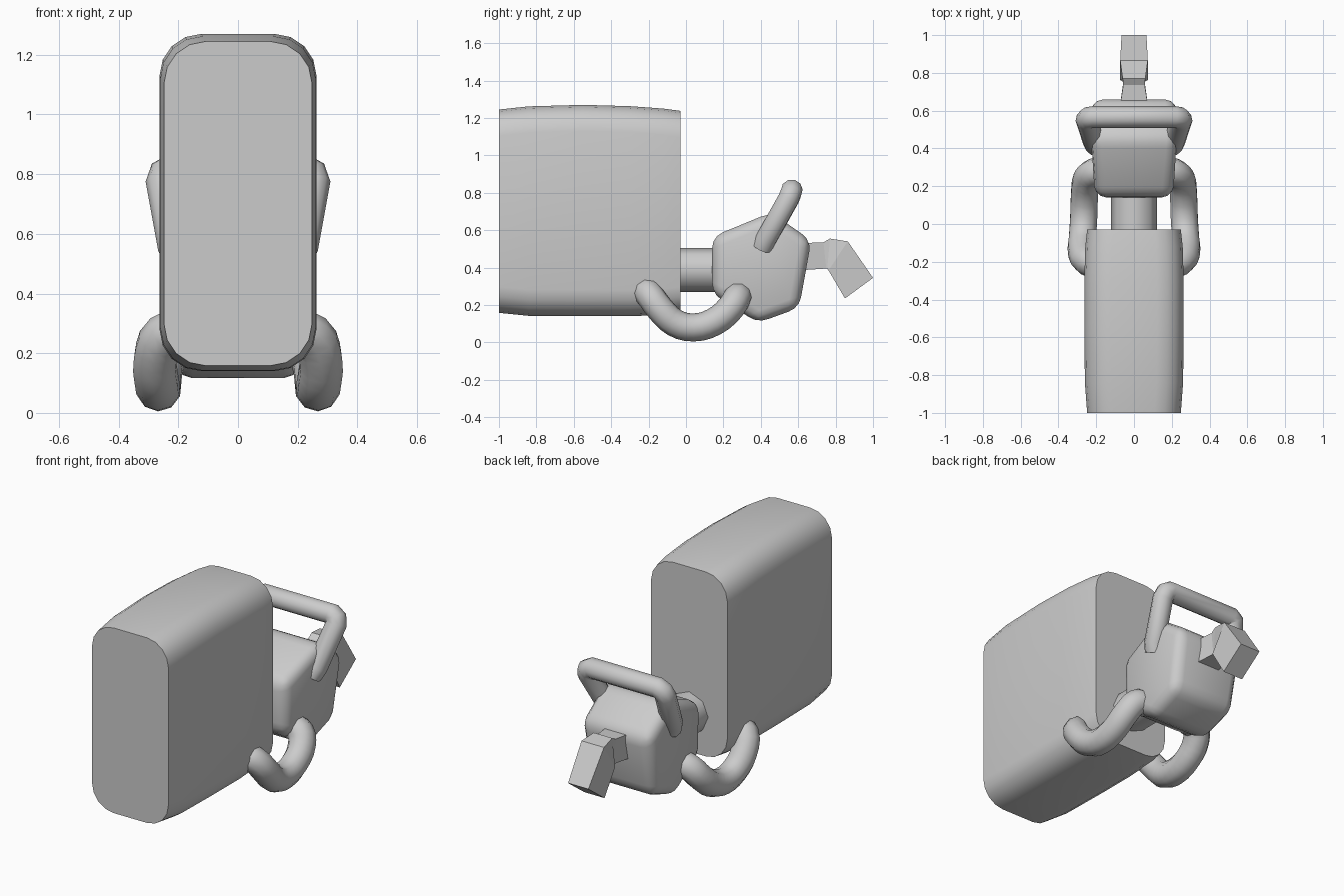
import bpy, bmesh, math
from mathutils import Vector

cube = bpy.data.objects.get("Cube")
if cube:
    bpy.data.objects.remove(cube, do_unlink=True)

GREY = (0.6, 0.6, 0.6, 1)
mat = bpy.data.materials.new("plain_grey")
mat.use_nodes = True
mat.diffuse_color = GREY
mat.node_tree.nodes["Principled BSDF"].inputs["Base Color"].default_value = GREY


def finish(obj, angle=None):
    obj.data.materials.clear()
    obj.data.materials.append(mat)
    bpy.ops.object.select_all(action='DESELECT')
    obj.select_set(True)
    bpy.context.view_layer.objects.active = obj
    if angle:
        bpy.ops.object.shade_smooth_by_angle(angle=math.radians(angle))
    return obj


def loft(name, rings, angle=None, bevel=0):
    """Skin equal-length rings of points and cap both ends."""
    bm = bmesh.new()
    loops = [[bm.verts.new(p) for p in ring] for ring in rings]
    n = len(loops[0])
    for a, b in zip(loops, loops[1:]):
        for i in range(n):
            j = (i + 1) % n
            bm.faces.new((a[i], a[j], b[j], b[i]))
    bm.faces.new(loops[0])
    bm.faces.new(loops[-1])
    bmesh.ops.recalc_face_normals(bm, faces=bm.faces)
    if bevel:
        bmesh.ops.bevel(bm, geom=bm.edges[:], offset=bevel, segments=3,
                        profile=0.5, affect='EDGES', clamp_overlap=True)
    mesh = bpy.data.meshes.new(name)
    bm.to_mesh(mesh)
    bm.free()
    obj = bpy.data.objects.new(name, mesh)
    bpy.context.collection.objects.link(obj)
    return finish(obj, angle)


def tube(name, points, radius, smooth_path):
    """Round bar along a path, turned into a mesh."""
    curve = bpy.data.curves.new(name, 'CURVE')
    curve.dimensions = '3D'
    curve.bevel_depth = radius
    curve.bevel_resolution = 3
    curve.resolution_u = 3
    curve.use_fill_caps = True
    if smooth_path:
        spline = curve.splines.new('BEZIER')
        spline.bezier_points.add(len(points) - 1)
        for bp, p in zip(spline.bezier_points, points):
            bp.co = p
            bp.handle_left_type = bp.handle_right_type = 'AUTO'
    else:
        spline = curve.splines.new('POLY')
        spline.points.add(len(points) - 1)
        for sp, p in zip(spline.points, points):
            sp.co = (*p, 1)
    obj = bpy.data.objects.new(name, curve)
    bpy.context.collection.objects.link(obj)
    finish(obj)
    bpy.ops.object.convert(target='MESH')
    return finish(bpy.context.object, 50)


def rounded_rect(y, half_w, z0, z1, r, seg=4):
    ring = []
    corners = [(1, 1, 0), (-1, 1, 90), (-1, -1, 180), (1, -1, 270)]
    for sx, sz, start in corners:
        cx = sx * (half_w - r)
        cz = z1 - r if sz > 0 else z0 + r
        for k in range(seg + 1):
            a = math.radians(start + 90 * k / seg)
            ring.append((cx + r * math.cos(a), y, cz + r * math.sin(a)))
    return ring


# Large slightly bulging block
block_sections = [(-1, .248, .158, 1.245), (-.84, .26, .142, 1.262),
                  (-.55, .263, .14, 1.27), (-.3, .263, .14, 1.263),
                  (-.12, .258, .147, 1.25), (-.03, .248, .155, 1.238)]
loft("block", [rounded_rect(*s, .14) for s in block_sections], 40)

# Short neck joining block and head
neck_rings = []
for y in (-.05, .2):
    neck_rings.append([(.123 * math.cos(k * math.pi / 4), y,
                        .388 + .118 * math.sin(k * math.pi / 4)) for k in range(8)])
loft("neck", neck_rings, 50)

# Six-sided head, rounded on every edge: (y, z, half width)
head_profile = [(.14, .565, .205), (.455, .695, .235), (.67, .545, .225),
                (.605, .185, .215), (.385, .105, .215), (.14, .26, .205)]
loft("head", [[(s * w, y, z) for y, z, w in head_profile] for s in (-1, 1)], 60, .06)

# Bar handle over the head
half_bar = [(.19, .41, .51), (.212, .43, .555), (.252, .55, .77), (.243, .562, .80),
            (.215, .566, .815)]
handle = half_bar + [(-x, y, z) for x, y, z in reversed(half_bar)]
tube("handle", handle, .058, False)

# Curved side arms from the block to the head
arm = [(.19, -.215, .275), (.245, -.2, .26), (.277, -.14, .18), (.272, -.06, .105),
       (.266, .04, .08), (.262, .15, .11), (.25, .235, .18), (.215, .272, .235),
       (.16, .28, .25)]
for side, s in (("left", 1), ("right", -1)):
    tube(side + "_arm", [(s * x, y, z) for x, y, z in arm], .075, True)

# Bent spout: (top y, top z, bottom y, bottom z, half width)
spout_sections = [(.6, .53, .6, .385, .078), (.735, .535, .75, .395, .057),
                  (.77, .555, .755, .394, .06), (.865, .54, .762, .385, .073),
                  (1.0, .345, .85, .235, .066)]
loft("spout", [[(w, ty, tz), (-w, ty, tz), (-w, by, bz), (w, by, bz)]
               for ty, tz, by, bz, w in spout_sections])
